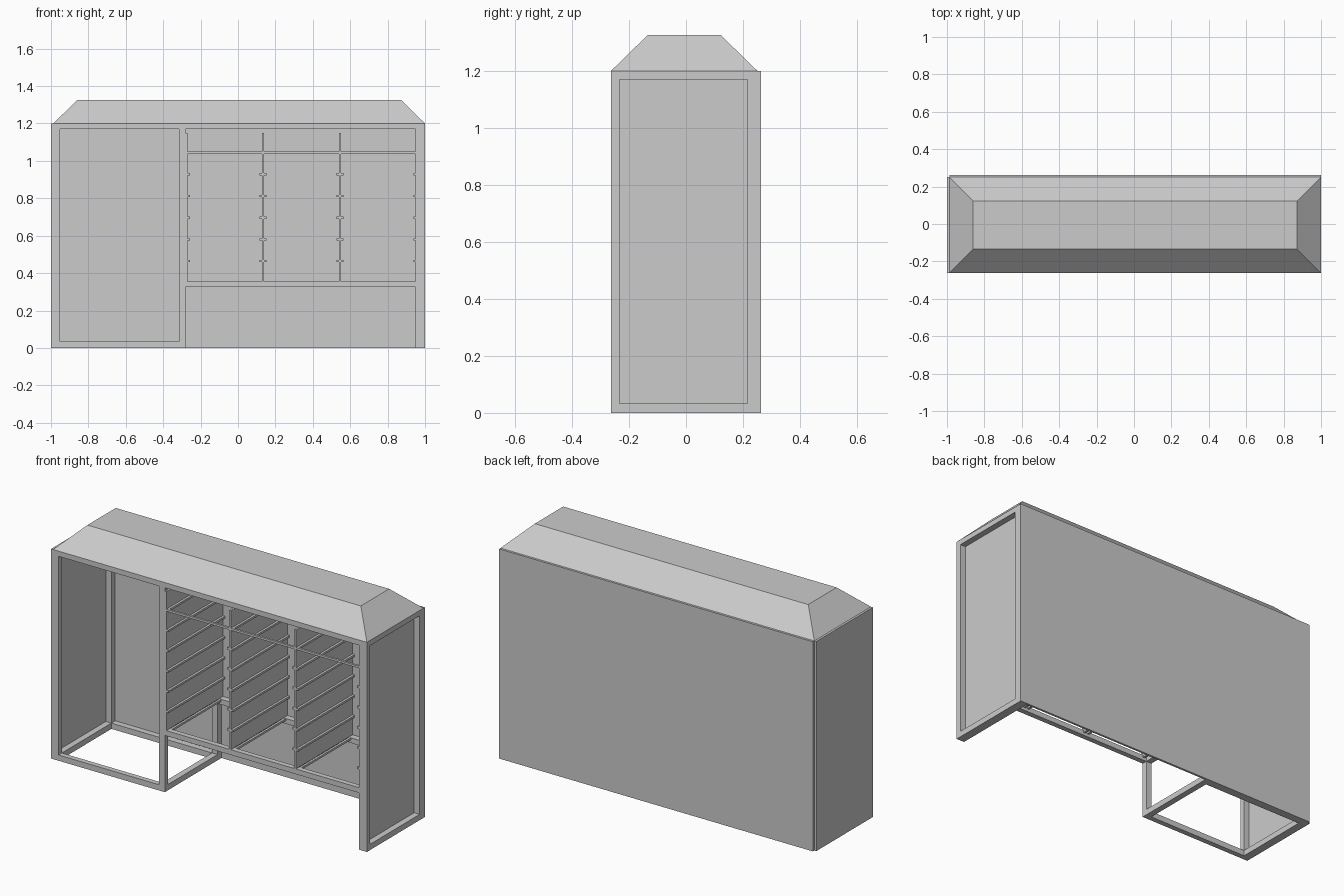
import bpy
import bmesh

cube = bpy.data.objects.get("Cube")
if cube:
    bpy.data.objects.remove(cube, do_unlink=True)

grey = bpy.data.materials.new("light_grey")
grey.use_nodes = True
grey.diffuse_color = (0.6, 0.6, 0.6, 1)
grey.node_tree.nodes["Principled BSDF"].inputs["Base Color"].default_value = (0.6, 0.6, 0.6, 1)

# Main dimensions
SHEET = 0.0125                       # cladding thickness
BEAM = 0.035                         # frame section
FRONT, BACK = -0.2625, 0.25          # frame depth
LEFT, RIGHT = -1 + SHEET, 1.0        # frame ends
HEIGHT = 1.2
MID = -0.315                         # post between open bay and rack
RACK0, RACK1 = MID + BEAM, 0.95      # rack interior
RAIL_Z = 0.325                       # underside of the rack


def finish(name, bm):
    mesh = bpy.data.meshes.new(name)
    bmesh.ops.recalc_face_normals(bm, faces=bm.faces)
    bm.to_mesh(mesh)
    bm.free()
    mesh.materials.append(grey)
    obj = bpy.data.objects.new(name, mesh)
    bpy.context.collection.objects.link(obj)
    return obj


def box(name, xs, ys, zs):
    bm = bmesh.new()
    bmesh.ops.create_cube(bm, size=1)
    for v in bm.verts:
        v.co = [r[0] if c < 0 else r[1] for c, r in zip(v.co, (xs, ys, zs))]
    return finish(name, bm)


FRONT_Y = (FRONT, FRONT + 0.03)
BACK_Y = (BACK - BEAM, BACK)
INNER_Y = (FRONT_Y[1], BACK_Y[0])
TOP_Z = (HEIGHT - 0.03, HEIGHT)
LOW_Z = (0, 0.033)
SHELF_Z = (RAIL_Z, RAIL_Z + 0.03)

# Three rectangular end frames: posts plus top and bottom side rails
for label, x in (("bay", LEFT), ("middle", MID), ("rack", RIGHT - BEAM)):
    xs = (x, x + BEAM)
    box(label + "_front_post", xs, FRONT_Y, (0, HEIGHT))
    box(label + "_back_post", xs, BACK_Y, (0, HEIGHT))
    box(label + "_bottom_side_rail", xs, INNER_Y, LOW_Z)
    box(label + "_top_side_rail", xs, INNER_Y, TOP_Z)
box("middle_shelf_side_rail", (MID, RACK0), INNER_Y, SHELF_Z)

# Long rails joining the frames
for label, ys in (("front", FRONT_Y), ("back", BACK_Y)):
    box(label + "_bay_top_beam", (LEFT + BEAM, MID), ys, TOP_Z)
    box(label + "_rack_top_beam", (RACK0, RIGHT - BEAM), ys, TOP_Z)
    box(label + "_bay_bottom_rail", (LEFT + BEAM, MID), ys, LOW_Z)
    box(label + "_rack_bottom_rail", (RACK0, RACK1), ys, SHELF_Z)

# Cladding: back sheet, open bay end sheet, inner rack end sheet
box("back_panel", (LEFT, RIGHT), (BACK, BACK + SHEET), (0, HEIGHT))
box("bay_end_panel", (-1, LEFT), (FRONT, BACK), (0, HEIGHT))
box("rack_end_panel", (RACK1, RIGHT - BEAM), (FRONT, BACK), (0, TOP_Z[0]))

# Rack dividers with evenly spaced runners on their faces
DIV_Z = (SHELF_Z[1], 1.15)
dividers = [(RACK0, RACK0 + 0.01), (0.127, 0.139), (0.539, 0.551)]
for i, xs in enumerate(dividers):
    box(f"rack_divider_{i}", xs, (FRONT, BACK), DIV_Z)

RUN = 0.013
runner_spans = [(x1, x1 + RUN) for _, x1 in dividers]
runner_spans += [(x0 - RUN, x0) for x0, _ in dividers[1:]]
runner_spans.append((RACK1 - RUN, RACK1))
for i, xs in enumerate(runner_spans):
    for level in range(7):
        z = 0.348 + level * 0.116
        box(f"runner_{i}_{level}", xs, (FRONT + 0.002, BACK), (z - 0.006, z + 0.006))

# Slim bar across the rack front
box("rack_front_bar", (RACK0, RACK1), (FRONT, FRONT + 0.012), (1.038, 1.05))

# Hipped flat-topped roof, tapered from a box
roof = box("roof", (LEFT, RIGHT), (FRONT, BACK), (HEIGHT, 1.325))
slope = 0.128
cx, cy = (LEFT + RIGHT) / 2, (FRONT + BACK) / 2
for v in roof.data.vertices:
    if v.co.z > HEIGHT + 0.05:
        v.co.x += slope if v.co.x < cx else -slope
        v.co.y += slope if v.co.y < cy else -slope
